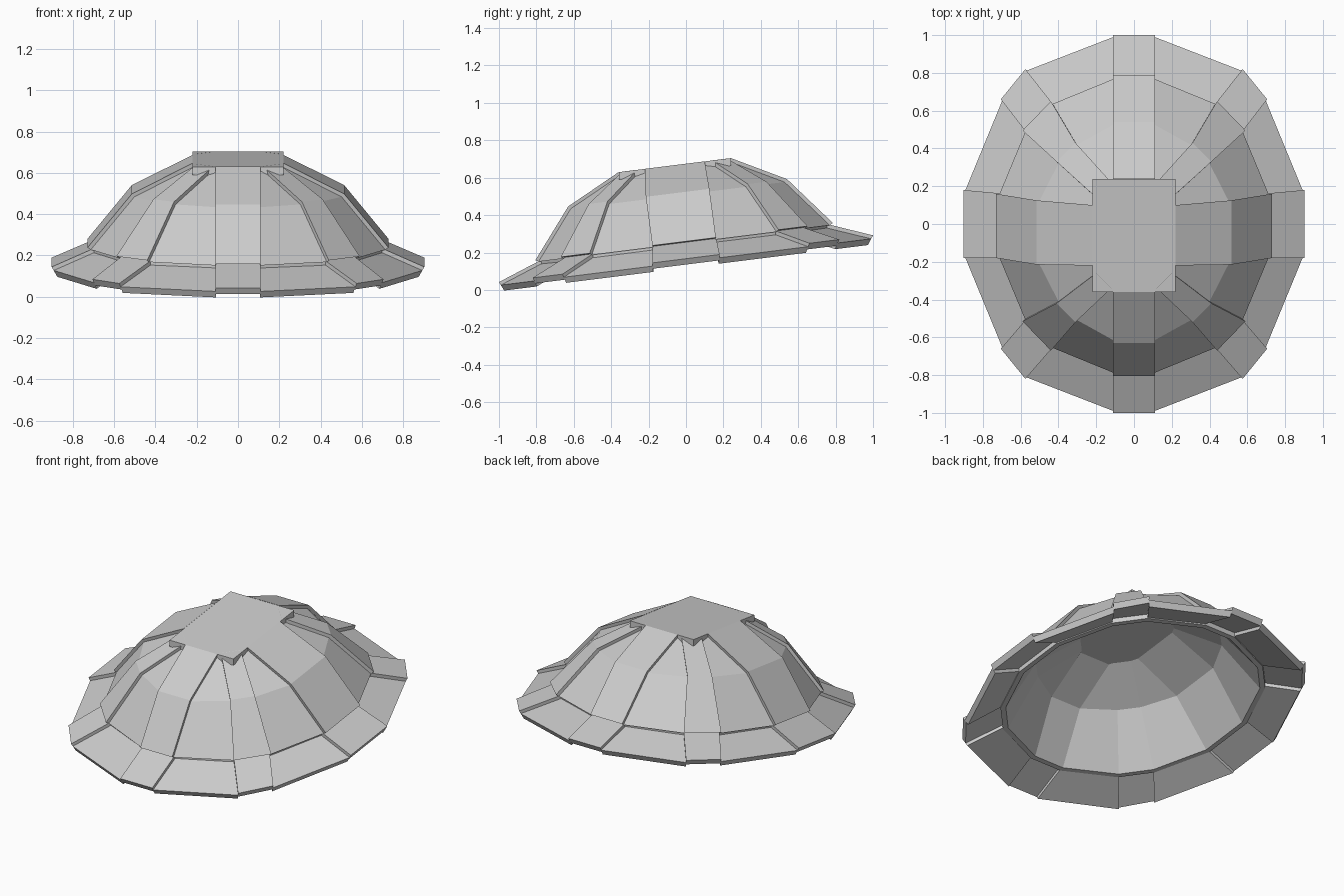
import bpy, bmesh

if "Cube" in bpy.data.objects:
    bpy.data.objects.remove(bpy.data.objects["Cube"])

TILT = 0.125   # the whole hat rises toward the back
STEP = 0.02    # sunken panels sit this much below raised ones
WALL = 0.045   # shell thickness


def tilt(x, y, h):
    return (x, y, h + TILT * (y + 1))


def outline(quad):
    """Mirror four points of one quadrant into a 16-point ring."""
    left = [(-x, y) for x, y in reversed(quad)]
    half = quad + left
    return half + [(-x, -y) for x, y in half]


def ring(quad, cy, h, normal, extra=0, step=STEP):
    """32-point loop: each corner once per neighbouring panel, alternately raised / sunken."""
    loop = []
    for i, (x, y) in enumerate(outline(quad)):
        r = (x * x + y * y) ** 0.5
        for d in ((0, step) if i % 2 == 0 else (step, 0)):
            d += extra
            k = 1 - normal[0] * d / r
            loop.append(tilt(x * k, y * k + cy, h - normal[1] * d))
    return loop


def finish(name, bm):
    bmesh.ops.remove_doubles(bm, verts=bm.verts, dist=0.0005)
    bmesh.ops.recalc_face_normals(bm, faces=bm.faces)
    me = bpy.data.meshes.new(name)
    bm.to_mesh(me)
    bm.free()
    ob = bpy.data.objects.new(name, me)
    bpy.context.collection.objects.link(ob)


def loft(name, loops, closed=False, cap_end=False):
    bm = bmesh.new()
    vs = [[bm.verts.new(p) for p in lp] for lp in loops]
    n = len(vs[0])
    pairs = list(zip(vs, vs[1:])) + ([(vs[-1], vs[0])] if closed else [])
    for a, b in pairs:
        for i in range(n):
            j = (i + 1) % n
            bm.faces.new((a[i], a[j], b[j], b[i]))
    if cap_end:
        bm.faces.new(vs[-1])
    finish(name, bm)


# Quadrant corners of each level: points, centre y, height, outward normal
base_pts = [(.73, .17), (.59, .505), (.44, .66), (.11, .795)]
rim = ([(.903, .18), (.705, .66), (.575, .82), (.11, 1.0)], 0, .042, (.5, .87))
neck = ([(.685, .17), (.555, .475), (.41, .62), (.11, .75)], -.01, .138, (.3, .95))
base = (base_pts, -.01, .135, (.85, .5))
mid = ([(.515, .17), (.41, .375), (.31, .475), (.11, .585)], -.045, .40, (.7, .7))
top = ([(.22, .16), (.20, .20), (.12, .28), (.11, .30)], -.06, .55, (.4, .9))
skirt = (base_pts, -.01, .065, (1, 0))   # lower edge hanging below the brim

# Brim: a flared ring of overlapping panels of constant thickness
loft("brim", [ring(*rim), ring(*neck), ring(*neck, .036), ring(*rim, .036)], closed=True)

# Crown: outer panels, a small overhang and skirt, then the inner lining up to its ceiling
outer = [ring(*lv) for lv in (top, mid, base)]
lip = [ring(base_pts, -.01, .13, (1, 0), .03, 0), ring(*skirt, .03, 0), ring(*skirt, .06, 0)]
inner = [ring(*lv, WALL, 0) for lv in (mid, top)]
loft("crown", outer + lip + inner, cap_end=True)

# Square top plate, flush with the raised panels, corners jutting past the crown
bm = bmesh.new()
bmesh.ops.create_cube(bm, size=1)
for v in bm.verts:
    v.co = tilt(v.co.x * .439, v.co.y * .599 - .06, .5295 + v.co.z * .04)
finish("top_plate", bm)
